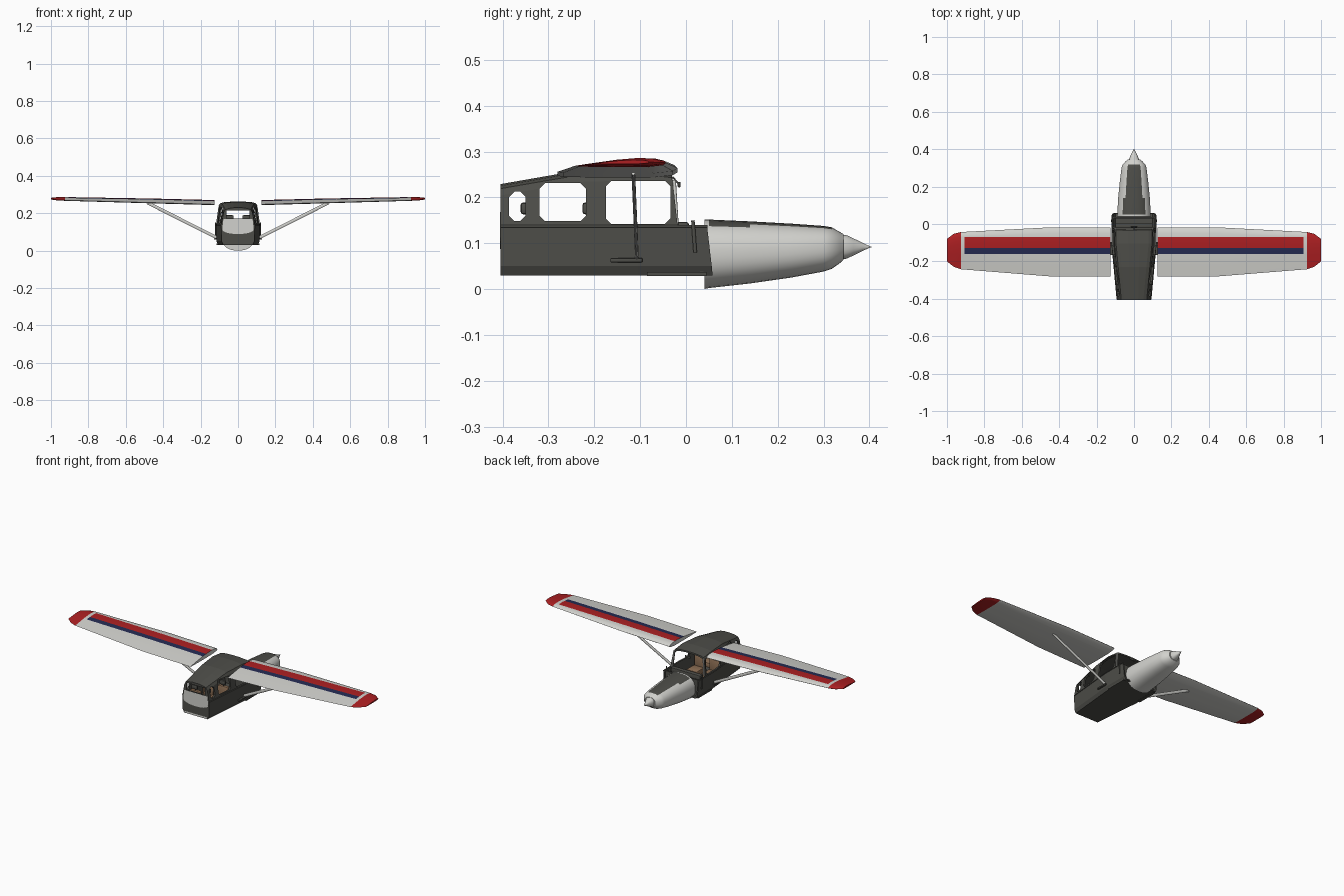
import bpy, bmesh, math
from mathutils import Vector

if "Cube" in bpy.data.objects:
    bpy.data.objects.remove(bpy.data.objects["Cube"])


def material(name, r, g, b):
    m = bpy.data.materials.new(name)
    m.use_nodes = True
    m.diffuse_color = (r, g, b, 1)
    m.node_tree.nodes["Principled BSDF"].inputs["Base Color"].default_value = (r, g, b, 1)
    return m


WHITE = material("pale grey paint", 0.64, 0.64, 0.61)
DARK = material("dark grey shell", 0.075, 0.075, 0.066)
RED = material("red paint", 0.42, 0.014, 0.016)
BLUE = material("navy paint", 0.018, 0.024, 0.085)
TAN = material("tan upholstery", 0.27, 0.16, 0.09)


def finish(name, bm, mats, smooth=0):
    bmesh.ops.recalc_face_normals(bm, faces=bm.faces)
    me = bpy.data.meshes.new(name)
    bm.to_mesh(me)
    bm.free()
    for m in mats:
        me.materials.append(m)
    ob = bpy.data.objects.new(name, me)
    bpy.context.collection.objects.link(ob)
    if smooth:
        bpy.ops.object.select_all(action='DESELECT')
        ob.select_set(True)
        bpy.context.view_layer.objects.active = ob
        bpy.ops.object.shade_smooth_by_angle(angle=math.radians(smooth))
    return ob


def loft_mesh(rings):
    # skin a closed tube through equal-length rings and cap both ends
    bm = bmesh.new()
    loops = [[bm.verts.new(p) for p in ring] for ring in rings]
    n = len(loops[0])
    for a, b in zip(loops, loops[1:]):
        for i in range(n):
            j = (i + 1) % n
            bm.faces.new((a[i], a[j], b[j], b[i]))
    bm.faces.new(loops[0])
    bm.faces.new(loops[-1])
    return bm


def loft(name, rings, mat, smooth=0):
    return finish(name, loft_mesh(rings), [mat], smooth)


def box(name, center, size, mat, bevel=0.0):
    bm = bmesh.new()
    bmesh.ops.create_cube(bm, size=1)
    for v in bm.verts:
        v.co = Vector(a * b + c for a, b, c in zip(v.co, size, center))
    if bevel:
        bmesh.ops.bevel(bm, geom=bm.edges[:], offset=bevel, segments=2, affect='EDGES', profile=0.5)
    return finish(name, bm, [mat], 40 if bevel else 0)


def rod(name, a, b, rx, ry, mat, sides=10):
    a, b = Vector(a), Vector(b)
    q = (b - a).to_track_quat('Z', 'Y')
    ring = [Vector((rx * math.cos(t), ry * math.sin(t), 0))
            for t in (2 * math.pi * i / sides for i in range(sides))]
    return loft(name, [[p + q @ v for v in ring] for p in (a, b)], mat, 50)


def cut(target, cutters):
    bpy.context.view_layer.objects.active = target
    for c in cutters:
        c.hide_render = True
        mod = target.modifiers.new("cut", 'BOOLEAN')
        mod.operation, mod.solver, mod.object = 'DIFFERENCE', 'EXACT', c
        bpy.ops.object.modifier_apply(modifier=mod.name)
        bpy.data.objects.remove(c)


def mirrored(half):
    return half + [(-x, y, z) for x, y, z in reversed(half)]


def half_width(y):
    return 0.09 + 0.028 * min(1, (y + 0.405) / 0.3)


# Lower fuselage tub, hollow and open on top and at the firewall end
def tub_ring(y, inset, low, high, slant=0):
    w = half_width(y) - inset
    return mirrored([(w - 0.012, y + slant, low), (w - 0.002, y + slant * 0.7, low + 0.02),
                     (w, y - slant, high)])


tub = loft("lower_fuselage", [tub_ring(-0.405, 0, 0.03, 0.137), tub_ring(-0.105, 0, 0.03, 0.137),
                              tub_ring(0.052, 0, 0.03, 0.137, 0.006)], DARK)
cut(tub, [loft("tub_cutter", [tub_ring(y, 0.007, 0.038, 0.2) for y in (-0.398, -0.105, 0.1)], DARK)])


# Upper cabin shell with window openings
def cab_ring(y, roof, inset=0, base=0.135, slant=0):
    w = half_width(y) - inset
    return mirrored([(w, y + slant, base), (w - 0.013, y, roof - 0.022),
                     (w - 0.022, y - slant * 0.3, roof - 0.007), (w - 0.04, y - slant * 0.3, roof - 0.001),
                     (w * 0.25, y - slant * 0.3, roof + 0.003)])


def window(y0, y1, z0, z1, c=0.012):
    pts = [(y0 + c, z0), (y1 - c, z0), (y1, z0 + c), (y1, z1 - c),
           (y1 - c, z1), (y0 + c, z1), (y0, z1 - c), (y0, z0 + c)]
    return loft("window_cutter", [[(x, y, z) for y, z in pts] for x in (-0.2, 0.2)], DARK)


ROOF = [(-0.405, 0.226), (-0.29, 0.246), (-0.23, 0.256), (-0.105, 0.259), (-0.028, 0.25)]
cab = loft("upper_cabin", [cab_ring(y, z, slant=0.01 if y > -0.05 else 0) for y, z in ROOF], DARK)
inner = [(-0.397, 0.228)] + ROOF[1:] + [(0.1, 0.25)]
cut(cab, [loft("cabin_cutter", [cab_ring(y, z - 0.009, 0.008, 0.12) for y, z in inner], DARK),
          window(-0.386, -0.35, 0.148, 0.213), window(-0.32, -0.218, 0.148, 0.231),
          window(-0.175, -0.034, 0.142, 0.236),
          box("rear_cutter", (0, -0.4, 0.193), (0.125, 0.05, 0.044), DARK)])

# Belt rails along the sides, and the pale curved panel on the rear wall
for side, s in (("left", 1), ("right", -1)):
    rod(side + "_belt_rail", (s * 0.09, -0.404, 0.137), (s * 0.118, -0.105, 0.137), 0.003, 0.003, DARK)
    rod(side + "_front_belt_rail", (s * 0.118, -0.105, 0.137), (s * 0.118, 0.047, 0.137), 0.003, 0.003, DARK)
    rod(side + "_windscreen_post", (s * 0.107, -0.02, 0.14), (s * 0.098, -0.026, 0.238), 0.004, 0.004, WHITE)
    rod(side + "_front_brace", (s * 0.12, 0.02, 0.08), (s * 0.12, 0.015, 0.15), 0.003, 0.004, DARK)
    box(side + "_sill", (s * 0.104, -0.02, 0.033), (0.02, 0.13, 0.008), DARK)

lower_edge = [(0.084 * math.cos(t), 0.113 + 0.025 * math.sin(t))
              for t in (math.pi * (1 + i / 10) for i in range(11))]
panel = lower_edge + [(0.078, 0.168), (-0.078, 0.168)]
loft("rear_panel", [[(x, y, z) for x, z in panel] for y in (-0.4055, -0.402)], WHITE)
box("rear_bumper", (0, -0.403, 0.036), (0.15, 0.004, 0.01), WHITE)

# Cabin interior
box("firewall", (0, 0.034, 0.085), (0.22, 0.008, 0.1), DARK)
box("dashboard", (0, -0.008, 0.128), (0.2, 0.028, 0.036), DARK, 0.004)
rod("mirror_arm", (0, -0.03, 0.245), (0, -0.016, 0.23), 0.002, 0.002, DARK)
box("mirror", (0, -0.015, 0.228), (0.035, 0.006, 0.012), DARK, 0.002)
for row, y in (("front", -0.2), ("rear", -0.335)):
    for side, s in (("left", 1), ("right", -1)):
        x = s * (0.05 if row == "front" else 0.043)
        name = side + "_" + row + "_seat"
        box(name + "_cushion", (x, y + 0.04, 0.075), (0.07, 0.075, 0.03), TAN, 0.006)
        box(name + "_back", (x, y - 0.008, 0.108), (0.07, 0.02, 0.09), TAN, 0.006)
        rod(name + "_headrest_post", (x, y - 0.01, 0.145), (x, y - 0.014, 0.17), 0.003, 0.003, DARK)
        box(name + "_headrest", (x, y - 0.018, 0.176), (0.04, 0.016, 0.026), DARK, 0.006)


# Engine cowling with a dark anti-glare strip, and the spinner
def cowl_ring(y, w, top, bottom, n=32):
    ring = []
    for i in range(n):
        t = 2 * math.pi * (i + 0.5) / n
        c, s = math.cos(t), math.sin(t)
        ring.append((w * math.copysign(abs(c) ** 0.85, c), y,
                     (top + bottom) / 2 + (top - bottom) / 2 * math.copysign(abs(s) ** 0.85, s)))
    return ring


COWL = [(0.04, 0.09, 0.152, 0.0), (0.05, 0.09, 0.152, 0.002), (0.14, 0.085, 0.148, 0.012),
        (0.23, 0.076, 0.143, 0.025), (0.3, 0.067, 0.138, 0.038), (0.318, 0.061, 0.135, 0.044),
        (0.335, 0.045, 0.125, 0.056), (0.344, 0.034, 0.12, 0.064)]
bm = loft_mesh([cowl_ring(*c) for c in COWL])
for f in bm.faces:
    c = f.calc_center_median()
    wide = 0.058 - 0.09 * (c.y - 0.05)
    if 0.05 < c.y < 0.318 and c.z > 0.1 and abs(c.x) < wide:
        f.material_index = 1
finish("engine_cowling", bm, [WHITE, DARK], 35)
SPIN = [(0.342, 0.027), (0.35, 0.026), (0.365, 0.019), (0.385, 0.009), (0.4, 0.002), (0.405, 0.0005)]
loft("spinner", [cowl_ring(y, r, 0.092 + r, 0.092 - r, 20) for y, r in SPIN], WHITE, 40)


# Wings: span stations hold x, leading edge, trailing edge, base height, thickness
FOIL = [(0, 0.45), (0.03, 0.72), (0.12, 0.93), (0.3, 1), (0.55, 0.8), (0.8, 0.45), (1, 0.15),
        (0.95, 0.06), (0.6, 0), (0.2, 0.02), (0.04, 0.2)]
SPAN = [(0.125, -0.018, -0.28, 0.243, 0.027), (0.45, -0.018, -0.28, 0.252, 0.026),
        (0.925, -0.043, -0.242, 0.266, 0.02), (0.965, -0.053, -0.228, 0.268, 0.018),
        (1.0, -0.08, -0.2, 0.273, 0.009)]
for side, s in (("left", 1), ("right", -1)):
    bm = loft_mesh([[(s * x, lead + (trail - lead) * c, z + h * t) for c, t in FOIL]
                    for x, lead, trail, z, h in SPAN])
    for co, no in [((0, y, 0), (0, 1, 0)) for y in (-0.07, -0.128, -0.16)] + [((s * 0.905, 0, 0), (1, 0, 0))]:
        bmesh.ops.bisect_plane(bm, geom=bm.verts[:] + bm.edges[:] + bm.faces[:], plane_co=co, plane_no=no)
    bmesh.ops.recalc_face_normals(bm, faces=bm.faces)
    for f in bm.faces:
        c = f.calc_center_median()
        f.normal_update()
        if abs(c.x) > 0.925:
            f.material_index = 1
        elif f.normal.z > 0.3 and abs(c.x) < 0.905 and -0.16 < c.y < -0.07:
            f.material_index = 1 if c.y > -0.128 else 2
    finish(side + "_wing", bm, [WHITE, RED, BLUE], 35)
    # Wing strut and its fuselage fitting
    rod(side + "_wing_strut", (s * 0.112, -0.107, 0.068), (s * 0.485, -0.115, 0.256), 0.004, 0.009, WHITE)
    box(side + "_strut_fitting", (s * 0.121, -0.13, 0.063), (0.012, 0.07, 0.009), DARK, 0.002)
